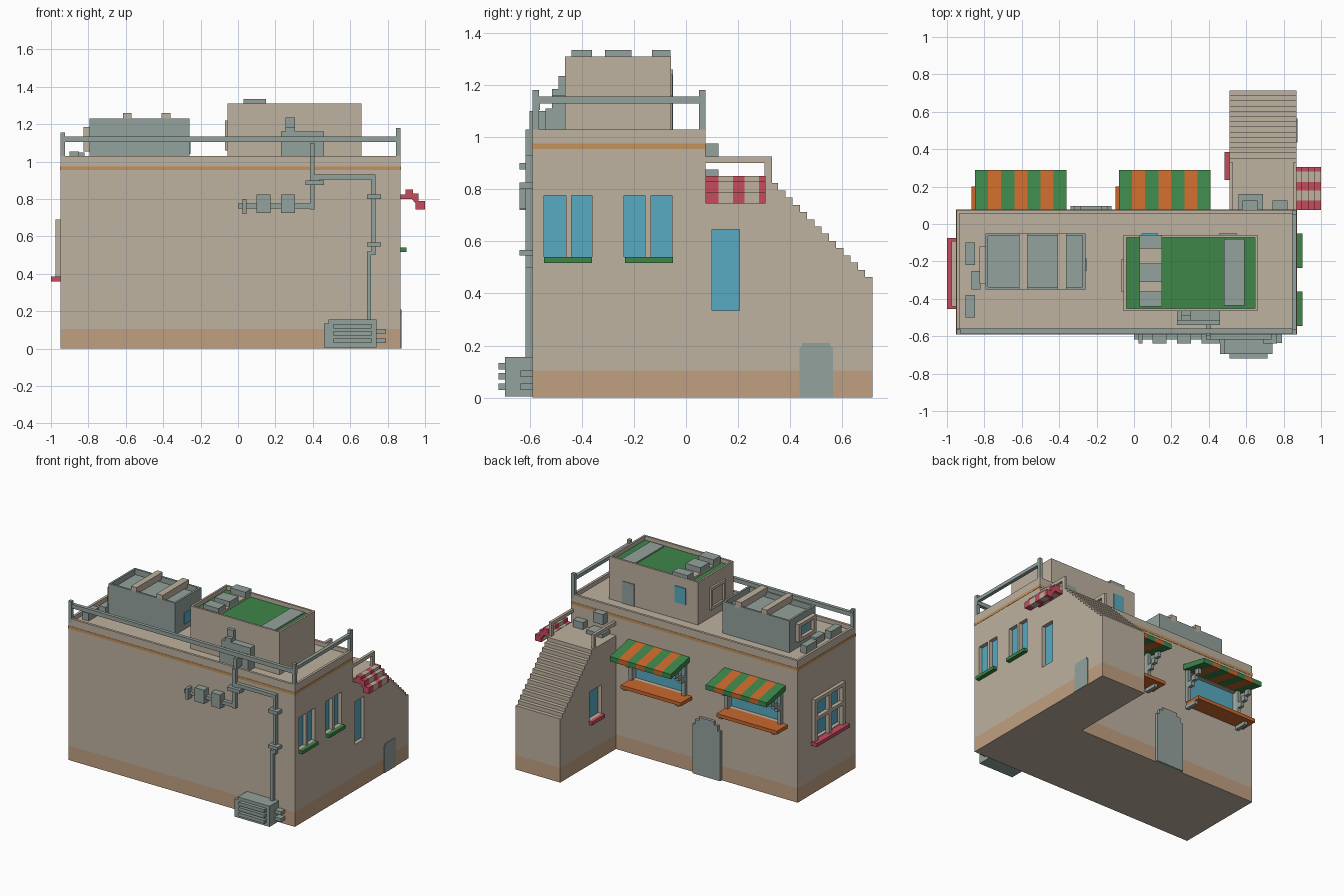
import bpy, bmesh

if "Cube" in bpy.data.objects:
    bpy.data.objects.remove(bpy.data.objects["Cube"])


def mat(name, rgb):
    lin = [((c / 255 + 0.055) / 1.055) ** 2.4 for c in rgb] + [1]
    m = bpy.data.materials.new(name)
    m.use_nodes = True
    m.diffuse_color = lin
    bsdf = m.node_tree.nodes["Principled BSDF"]
    bsdf.inputs["Base Color"].default_value = lin
    bsdf.inputs["Roughness"].default_value = 0.8
    return m


TAN = mat("sand_plaster", (190, 178, 160))
BASE = mat("brown_base", (193, 160, 130))
BAND = mat("ochre_band", (196, 146, 92))
GREY = mat("grey_metal", (148, 162, 156))
BLUE = mat("blue_glass", (88, 170, 194))
GREEN = mat("green_paint", (62, 134, 74))
ORANGE = mat("orange_paint", (200, 104, 44))
RED = mat("red_paint", (197, 76, 94))


def finish(name, bm, *mats):
    bmesh.ops.recalc_face_normals(bm, faces=bm.faces)
    me = bpy.data.meshes.new(name)
    bm.to_mesh(me)
    bm.free()
    for m in mats:
        me.materials.append(m)
    ob = bpy.data.objects.new(name, me)
    bpy.context.collection.objects.link(ob)
    return ob


def add_box(bm, x0, x1, y0, y1, z0, z1):
    vs = bmesh.ops.create_cube(bm, size=1)["verts"]
    for v in vs:
        v.co = (x1 if v.co.x > 0 else x0, y1 if v.co.y > 0 else y0, z1 if v.co.z > 0 else z0)
    return vs


def boxes(name, m, *dims):
    bm = bmesh.new()
    for d in dims:
        add_box(bm, *d)
    return finish(name, bm, m)


def tub(name, dims, rim, depth, wall, floor):
    """Box whose top is sunk inside a rim."""
    bm = bmesh.new()
    add_box(bm, *dims)
    top = max(bm.faces, key=lambda f: f.calc_center_median().z)
    bmesh.ops.inset_individual(bm, faces=[top], thickness=rim)
    inner = bmesh.ops.extrude_face_region(bm, geom=[top])["geom"]
    bm.faces.remove(top)
    for e in inner:
        if isinstance(e, bmesh.types.BMVert):
            e.co.z -= depth
        elif isinstance(e, bmesh.types.BMFace):
            e.material_index = 1
    return finish(name, bm, wall, floor)


def prism(name, m, pts, axis, a, b):
    """Extrude a 2D profile along x or y from a to b."""
    bm = bmesh.new()
    place = (lambda p: (a, p[0], p[1])) if axis == "x" else (lambda p: (p[0], a, p[1]))
    face = bm.faces.new([bm.verts.new(place(p)) for p in pts])
    out = bmesh.ops.extrude_face_region(bm, geom=[face])["geom"]
    for v in out:
        if isinstance(v, bmesh.types.BMVert):
            setattr(v.co, axis, b)
    return finish(name, bm, m)


# Main block and stair wing
X0, X1, Y0, Y1 = -0.95, 0.87, -0.59, 0.075
WX, WY, PLINTH = 0.51, 0.715, 0.105
walls = tub("main_walls", (X0, X1, Y0, Y1, PLINTH, 1.03), 0.025, 0.03, TAN, TAN)
steps, n = [(Y1, PLINTH), (Y1, 0.823)], 14
for i in range(n):
    y = 0.354 + (WY - 0.354) * i / (n - 1)
    z = 0.823 - 0.36 * i / (n - 1)
    steps.append((y, z))
    if i < n - 1:
        steps.append((y, z - 0.36 / (n - 1)))
wing = prism("stair_wing", TAN, steps + [(WY, PLINTH)], "x", WX, X1)
plinth = boxes("plinth", BASE, (X0, X1, Y0, Y1, 0, PLINTH), (WX, X1, Y1, WY, 0, PLINTH))
plinth.data.materials.append(TAN)
for p in plinth.data.polygons:
    p.material_index = int(p.normal.z < -0.9)
e = 0.002
boxes("ochre_trim", BAND, (X0 - e, X1 + e, Y0 - e, Y0, .955, .975), (X0 - e, X1 + e, Y1, Y1 + e, .955, .975),
      (X0 - e, X0, Y0, Y1, .955, .975), (X1, X1 + e, Y0, Y1, .955, .975))

# Window openings and glass
D = 0.035
side = [(-.545, -.46, .54, .775), (-.44, -.36, .54, .775), (-.238, -.157, .54, .775), (-.135, -.054, .54, .775)]
shops = (-0.85, -0.08)
main_cuts = [(X1 - D, X1 + .05, *s) for s in side]
main_cuts += [(s + .04, s + .45, Y1 - D, Y1 + .05, .545, .78) for s in shops]
main_cuts.append((X0 - .05, X0 + D, -.42, -.11, .39, .68))
wing_cuts = [(X1 - D, X1 + .05, .10, .205, .335, .645), (WX - .05, WX + D, .24, .38, .32, .53)]
for wall, cuts in ((walls, main_cuts), (wing, wing_cuts)):
    cutter = boxes(wall.name + "_cutter", TAN, *cuts)
    mod = wall.modifiers.new("openings", "BOOLEAN")
    mod.object, mod.solver = cutter, "EXACT"
    bpy.context.view_layer.update()
    done = bpy.data.meshes.new_from_object(wall.evaluated_get(bpy.context.evaluated_depsgraph_get()))
    wall.modifiers.clear()
    wall.data = done
    bpy.data.objects.remove(cutter)
g = D - 0.008
boxes("left_glass", BLUE, *[(X1 - D, X1 - g, *s) for s in side], (X1 - D, X1 - g, .10, .205, .335, .645))
boxes("shop_glass", BLUE, *[(s + .04, s + .45, Y1 - D, Y1 - g, .545, .78) for s in shops])
boxes("right_glass", BLUE, (X0 + g, X0 + D, -.42, -.11, .39, .68), (WX + g, WX + D, .24, .38, .32, .53))
boxes("green_sills", GREEN, (X1, .9, -.545, -.36, .517, .54), (X1, .9, -.235, -.05, .517, .54))
boxes("red_sills", RED, (-1, X0, -.455, -.075, .36, .385), (.485, WX, .235, .385, .295, .32))
fx = (-.975, X0 + .005)
boxes("right_window_frame", TAN, (*fx, -.44, -.41, .385, .69), (*fx, -.12, -.09, .385, .69),
      (*fx, -.41, -.12, .665, .69), (*fx, -.41, -.12, .53, .555), (*fx, -.28, -.25, .385, .665))

# Doors
boxes("wing_door", GREY, (X1, X1 + .004, .435, .565, 0, .195), (X1, X1 + .004, .445, .555, .195, .21))
half = [(.11, 0), (.11, .36), (.09, .36), (.09, .395), (.06, .395), (.06, .42)]
prism("arched_door", GREY, [(-.23 + x, z) for x, z in half] + [(-.23 - x, z) for x, z in half[::-1]],
      "y", Y1, Y1 + .02)

# Striped awnings, counters and brackets at the back
slab = [(Y1, .785), (Y1, .825), (.288, .78), (.288, .745)]
for k, s in enumerate(shops):
    for i in range(7):
        prism(f"shop_awning_{k}_{i}", ORANGE if i % 2 else GREEN, [(y, z) for y, z in slab], "x",
              s + .07 * i, s + .07 * (i + 1))
    boxes(f"counter_{k}", ORANGE, (s - .02, s + .465, Y1, .2, .52, .545))
    parts = []
    for x in (s + .02, s + .445):
        parts += [(x, x + .025, Y1, .1, .545, .79), (x, x + .025, Y1, .17, .495, .52)]
        parts += [(x, x + .025, .1 + .035 * i, .135 + .035 * i, .65 + .03 * i, .69 + .03 * i) for i in range(3)]
    boxes(f"shop_brackets_{k}", GREY, *parts)

# Small stepped red awning
prof = [(X1, .8), (X1, .825), (.895, .825), (.895, .85), (.935, .85), (.935, .83), (.965, .83), (.965, .79),
        (1, .79), (1, .745), (.95, .745), (.95, .775), (.93, .8)]
cuts = [.075, .125, .18, .225, .28, .305]
for i in range(5):
    prism(f"side_awning_{i}", TAN if i % 2 else RED, prof, "y", cuts[i], cuts[i + 1])

# Landing rails and boxes
for name, x in (("inner", WX), ("outer", X1 - .02)):
    boxes(f"landing_rail_{name}", TAN, (x, x + .02, Y1, .33, .9, .925), (x, x + .02, .302, .33, .82, .9))
boxes("landing_boxes", GREY, (.56, .69, Y1, .16, .82, .85), (.58, .66, Y1, .125, .9, .975),
      (.74, .82, Y1, .125, .82, .875))

# Roof railing
boxes("roof_railing", GREY, (X0, X1, -.585, -.56, 1.105, 1.135), (.845, X1, -.585, .07, 1.13, 1.155),
      (.845, X1, -.59, -.565, 1.0, 1.18), (.845, X1, .05, .075, 1.0, 1.18), (X0, -.925, -.59, -.565, 1.0, 1.155))

# Plastered roof hut with green deck
tub("roof_hut", (-.055, .66, -.465, -.058, .99, 1.31), .02, .03, TAN, GREEN)
boxes("hut_deck_strip", GREY, (.48, .59, -.435, -.08, 1.275, 1.29))
boxes("hut_deck_panel", TAN, (.03, .15, -.435, -.08, 1.275, 1.295))
boxes("hut_deck_boxes", GREY, *[(.03, .15, a, b, 1.29, 1.335) for a, b in ((-.44, -.36), (-.31, -.21), (-.13, -.06))])
boxes("hut_door", GREY, (.455, .55, -.058, -.052, 1.0, 1.16))
boxes("hut_window", BLUE, (.04, .127, -.058, -.052, 1.12, 1.24))
boxes("hut_side_frame", TAN, (-.07, -.055, -.36, -.34, 1.06, 1.22), (-.07, -.055, -.21, -.19, 1.06, 1.22),
      (-.07, -.055, -.34, -.21, 1.2, 1.22), (-.07, -.055, -.34, -.21, 1.06, 1.08))

# Grey roof hut with beams
tub("grey_hut", (-.795, -.26, -.35, -.05, .99, 1.23), .02, .04, GREY, GREY)
boxes("hut_beams", TAN, (-.615, -.57, -.35, -.05, 1.21, 1.26), (-.41, -.36, -.35, -.05, 1.21, 1.26))
boxes("grey_hut_frame", TAN, (-.825, -.795, -.32, -.29, 1.055, 1.185), (-.825, -.795, -.15, -.12, 1.055, 1.185),
      (-.825, -.795, -.29, -.15, 1.16, 1.185), (-.825, -.795, -.29, -.15, 1.055, 1.08))
boxes("grey_hut_glass", BLUE, (-.801, -.795, -.26, -.18, 1.1, 1.14), (-.26, -.254, -.25, -.185, 1.04, 1.12))
boxes("grey_hut_panel", GREY, (-.8, -.795, -.29, -.15, 1.08, 1.16))
boxes("roof_boxes", GREY, (-.9, -.85, -.22, -.1, .99, 1.055), (-.87, -.82, -.35, -.25, .99, 1.05),
      (-.9, -.85, -.5, -.38, .99, 1.055))

# Front roof unit and pipework
boxes("roof_unit", GREY, (.23, .46, -.54, -.465, .99, 1.11), (.23, .46, -.515, -.465, 1.11, 1.16),
      (.255, .305, -.515, -.465, 1.16, 1.185), (.255, .305, -.49, -.465, 1.185, 1.235))
p = (-.617, Y0)
b = (-.64, Y0)
boxes("pipes", GREY, (.385, .41, *p, .745, 1.03), (.385, .41, -.6, -.54, 1.03, 1.1), (.02, .385, *p, .75, .775),
      (.41, .435, *p, .88, .93), (.435, .735, *p, .905, .93), (.712, .735, *p, .5, .905),
      (.69, .712, *p, .155, .52))
boxes("pipe_fittings", GREY, (0, .025, *p, .75, .775), (.025, .045, *b, .72, .8), (.1, .175, *b, .725, .825),
      (.23, .305, *b, .725, .825), (.36, .46, *b, .875, .9), (.69, .765, *b, .8, .825), (.69, .765, *b, .545, .567))

# Ground unit with louvres
boxes("ground_unit", GREY, (.46, .74, -.695, Y0, .005, .135), (.485, .74, -.695, Y0, .135, .155))
boxes("ground_unit_louvres", GREY, *[(.51, .715, -.72, -.695, z, z + .025) for z in (.03, .07, .108)],
      *[(.74, .79, -.635, Y0, z, z + .025) for z in (.03, .08)])
